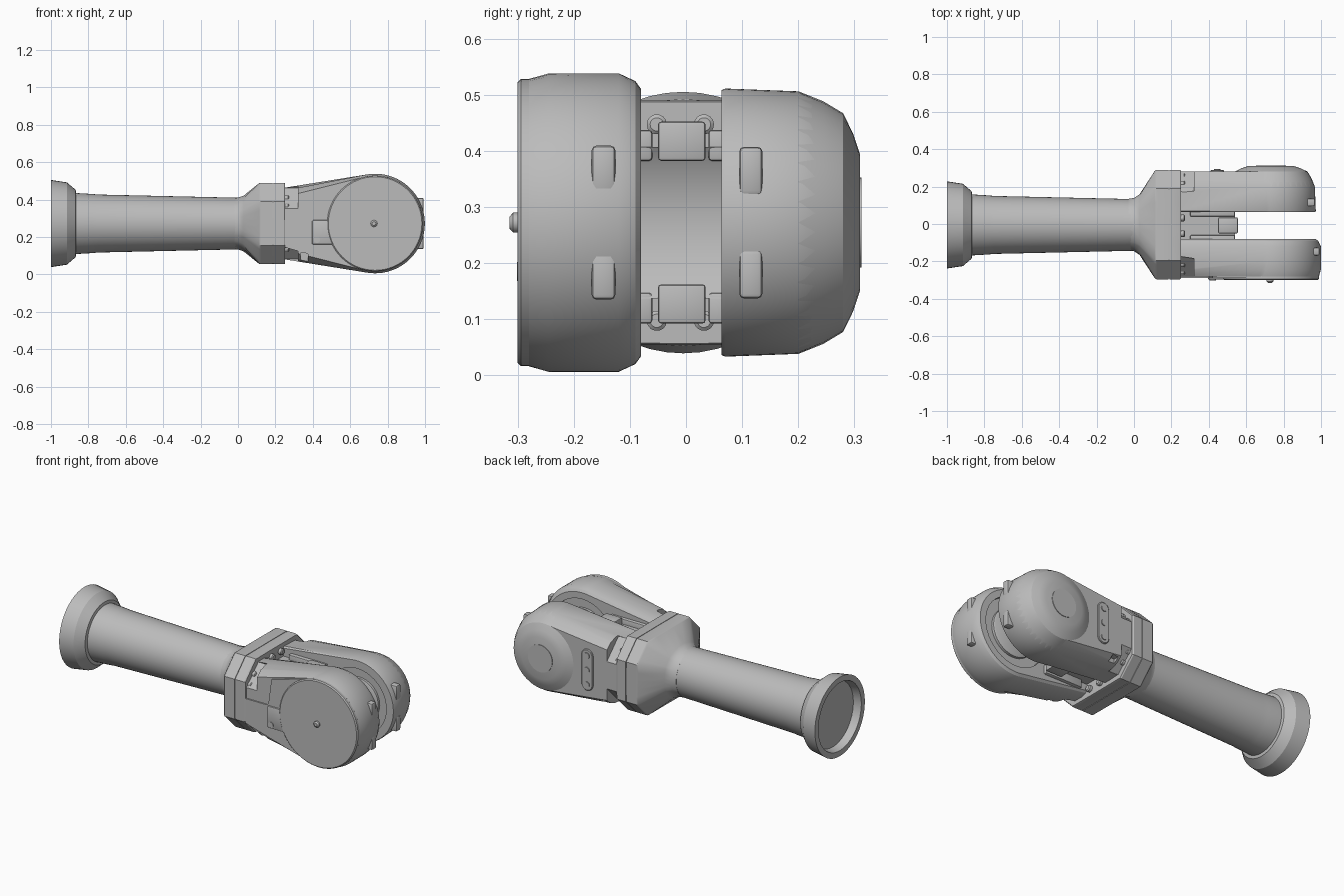
import bpy, bmesh
from math import sin, cos, pi, atan2, acos, hypot, radians
from mathutils import Matrix, Vector

old = bpy.data.objects.get("Cube")
if old:
    bpy.data.objects.remove(old)

grey = bpy.data.materials.new("machine grey")
grey.use_nodes = True
grey.diffuse_color = (0.5, 0.5, 0.5, 1)
grey.node_tree.nodes["Principled BSDF"].inputs["Base Color"].default_value = (0.5, 0.5, 0.5, 1)

CZ = 0.272          # height of the main axis
HUB = 0.733         # x of the joint axis


def finish(name, bm):
    bmesh.ops.recalc_face_normals(bm, faces=bm.faces)
    mesh = bpy.data.meshes.new(name)
    bm.to_mesh(mesh)
    bm.free()
    ob = bpy.data.objects.new(name, mesh)
    bpy.context.collection.objects.link(ob)
    mesh.materials.append(grey)
    return ob


def loft(name, rings):
    """Skin a list of equal-length point rings and cap both ends."""
    bm = bmesh.new()
    vs = [[bm.verts.new(p) for p in ring] for ring in rings]
    n = len(rings[0])
    for a, b in zip(vs, vs[1:]):
        for i in range(n):
            j = (i + 1) % n
            bm.faces.new((a[i], a[j], b[j], b[i]))
    bm.faces.new(vs[0])
    bm.faces.new(vs[-1])
    return finish(name, bm)


def lathe(name, axis, centre, profile, n=40):
    """Turn (position, radius) pairs about a line parallel to x or y."""
    rings = []
    for p, r in profile:
        ring = []
        for i in range(n):
            c, s = r * cos(2 * pi * i / n), r * sin(2 * pi * i / n)
            ring.append((p, centre[0] + c, centre[1] + s) if axis == "x"
                        else (centre[0] + c, p, centre[1] + s))
        rings.append(ring)
    return loft(name, rings)


def box(name, lo, hi, bevel=0.0, turn=0.0):
    bm = bmesh.new()
    lo, hi = Vector(lo), Vector(hi)
    m = (Matrix.Translation((lo + hi) / 2) @ Matrix.Rotation(turn, 4, "X")
         @ Matrix.Diagonal((*(hi - lo), 1)))
    bmesh.ops.create_cube(bm, size=1, matrix=m)
    if bevel:
        bmesh.ops.bevel(bm, geom=bm.edges[:], offset=bevel, segments=2,
                        profile=0.5, affect="EDGES")
    return finish(name, bm)


def cut(ob, cutter):
    mod = ob.modifiers.new("cut", "BOOLEAN")
    mod.operation, mod.solver, mod.object = "DIFFERENCE", "EXACT", cutter
    cutter.hide_render = True
    bpy.context.view_layer.objects.active = ob
    bpy.ops.object.modifier_apply(modifier=mod.name)
    bpy.data.objects.remove(cutter)


def teardrop(y, r, h, root=0.24, n=44):
    """Outline of an arm: round hub joined by tangents to a narrower root."""
    d = hypot(HUB - root, h)
    a = atan2(h, root - HUB) - acos(r / d)
    pts = [(HUB + r * cos(-a + 2 * a * i / n), y, CZ + r * sin(-a + 2 * a * i / n))
           for i in range(n + 1)]
    return pts + [(root, y, CZ + h), (root, y, CZ - h)]


# Hollow end flange and tapering tube
lathe("tube", "x", (-0.005, CZ),
      [(-0.955, 0.19), (-1, 0.2), (-1, 0.233), (-0.915, 0.22), (-0.868, 0.18),
       (-0.865, 0.163), (-0.78, 0.158), (-0.75, 0.155), (0, 0.138)], 48)


# Collar: round tube flaring into a chamfered block
def collar_ring(x, blend, k=5, hy=0.293, hz=0.2175, c=0.1):
    quarter = [(hy, hz - c), (hy - c, hz)]
    corners = quarter + [(-y, z) for y, z in quarter[::-1]]
    corners += [(-y, -z) for y, z in corners]
    ring = []
    for i, (y0, z0) in enumerate(corners):
        y1, z1 = corners[(i + 1) % 8]
        for j in range(k):
            y, z = y0 + (y1 - y0) * j / k, z0 + (z1 - z0) * j / k
            s = 0.138 / hypot(y, z)
            f = s + (1 - s) * blend
            ring.append((x, y * f - 0.003, CZ + z * f))
    return ring


loft("collar", [collar_ring(x, b) for x, b in
                ((-0.03, 0), (0, 0.03), (0.03, 0.16), (0.112, 0.97), (0.12, 1), (0.185, 1))])
loft("collar_seam", [collar_ring(x, 0.97) for x in (0.18, 0.195)])
loft("collar_plate", [collar_ring(x, b) for x, b in ((0.19, 1), (0.245, 1), (0.252, 0.97))])

# Fork arms
front_arm = loft("front_arm", [teardrop(*s) for s in
                 ((-0.08, 0.238, 0.17), (-0.09, 0.252, 0.18), (-0.12, 0.266, 0.19),
                  (-0.2, 0.266, 0.19), (-0.245, 0.266, 0.175), (-0.28, 0.256, 0.14))])
back_arm = loft("back_arm", [teardrop(*s) for s in
                ((0.063, 0.236, 0.18), (0.07, 0.239, 0.19), (0.2, 0.234, 0.185),
                 (0.245, 0.215, 0.17), (0.28, 0.193, 0.14))])

# Round recesses on the inner faces, side notches and bolt pockets
cut(front_arm, lathe("recess_cutter", "y", (HUB, CZ), [(-0.105, 0.2), (-0.05, 0.2)]))
cut(back_arm, lathe("recess_cutter", "y", (HUB, CZ), [(0.03, 0.19), (0.088, 0.19)]))
for arm, side in ((front_arm, -1), (back_arm, 1)):
    ys = sorted((side * 0.24, side * 0.35))
    cut(arm, box("notch_cutter", (0.335, ys[0], 0.06), (0.375, ys[1], 0.115)))
    for up in (-1, 1):
        y, z = side * 0.27, CZ + up * 0.175
        cut(arm, box("pocket_cutter", (0.23, y - 0.06, z - 0.08), (0.32, y + 0.06, z + 0.08),
                     turn=side * up * radians(45)))
        for k in (0, 1):
            lathe("collar_bolt", "x", (side * (0.255 - 0.04 * k), CZ + up * (0.09 + 0.045 * k)),
                  [(0.24, 0.016), (0.268, 0.016), (0.273, 0.011)], 12)

# Hub rings inside the recesses
lathe("front_hub", "y", (HUB, CZ), [(-0.12, 0.14), (-0.09, 0.14), (-0.085, 0.13)])
lathe("back_hub", "y", (HUB, CZ), [(0.1, 0.13), (0.074, 0.13), (0.069, 0.12)])

# Front cover with its stepped edge, round lid and screws
edge = [(0.42, 0.448), (0.40, 0.3), (0.385, 0.29), (0.25, 0.29), (0.25, 0.145)]


def cover_ring(y, r):
    arc = teardrop(y, r, 0.14)[:-2]
    return arc + [(x, y, z) for x, z in edge]


loft("front_cover", [cover_ring(-0.265, 0.254), cover_ring(-0.288, 0.254)])
lathe("front_lid", "y", (HUB, CZ), [(-0.27, 0.256), (-0.294, 0.256), (-0.3, 0.25)], 64)
box("lid_tab", (0.395, -0.297, 0.16), (0.56, -0.27, 0.29), 0.008)
lathe("lid_screw", "y", (0.727, CZ), [(-0.29, 0.018), (-0.308, 0.018), (-0.315, 0.01)], 16)
lathe("tab_screw", "y", (0.422, 0.185), [(-0.29, 0.017), (-0.301, 0.017)], 16)

# Domed back cover with disc and slotted service plate
lathe("back_dome", "y", (HUB, CZ),
      [(0.2, 0.234), (0.245, 0.216), (0.28, 0.195), (0.298, 0.158), (0.31, 0.122)])
lathe("back_disc", "y", (HUB, CZ), [(0.305, 0.08), (0.313, 0.08)], 32)


def capsule(y, r, half=0.085, x=0.445):
    return [(x + r * cos(a), y, CZ + r * sin(a) + (half if i < 9 else -half))
            for i, a in enumerate([pi * j / 8 for j in range(9)]
                                  + [pi + pi * j / 8 for j in range(9)])]


loft("service_plate", [capsule(0.27, 0.037), capsule(0.285, 0.037), capsule(0.288, 0.033)])
for dz in (-0.085, 0, 0.085):
    lathe("service_screw", "y", (0.445, CZ + dz), [(0.28, 0.018), (0.293, 0.018)], 14)

# Stop tabs on the rims of both hubs
for up in (-1, 1):
    z = CZ + up * 0.092
    box("front_stop", (0.9, -0.168, z - 0.045), (0.992, -0.126, z + 0.045), 0.008)
    box("back_stop", (0.88, 0.095, z - 0.043), (0.967, 0.136, z + 0.043), 0.008)

# Bridge between the arms, hollowed around the joint axis
bridge = box("bridge", (0.24, -0.11, CZ - 0.135), (0.58, 0.1, CZ + 0.135))
cut(bridge, lathe("bridge_cutter", "y", (HUB, CZ), [(-0.3, 0.235), (0.3, 0.235)], 64))
for up in (-1, 1):
    zs = sorted((CZ + up * 0.11, CZ + up * 0.18))
    box("bridge_lug", (0.45, -0.05, zs[0]), (0.555, 0.035, zs[1]), 0.006)
    for side in (-1, 1):
        ys = sorted((-0.01 + side * 0.05, -0.01 + side * 0.1))
        box("bridge_rib", (0.3, ys[0], zs[0]), (0.54, ys[1], zs[1] - 0.015), 0.006)
        lathe("bridge_bolt", "x", (-0.01 + side * 0.042, CZ + up * 0.175),
              [(0.24, 0.018), (0.268, 0.018), (0.273, 0.012)], 14)

# Smooth rounded surfaces, keep hard edges
bpy.ops.object.select_all(action="DESELECT")
for ob in bpy.context.scene.objects:
    if ob.type == "MESH" and grey.name in ob.data.materials:
        ob.select_set(True)
        bpy.context.view_layer.objects.active = ob
bpy.ops.object.shade_smooth_by_angle(angle=radians(28))
